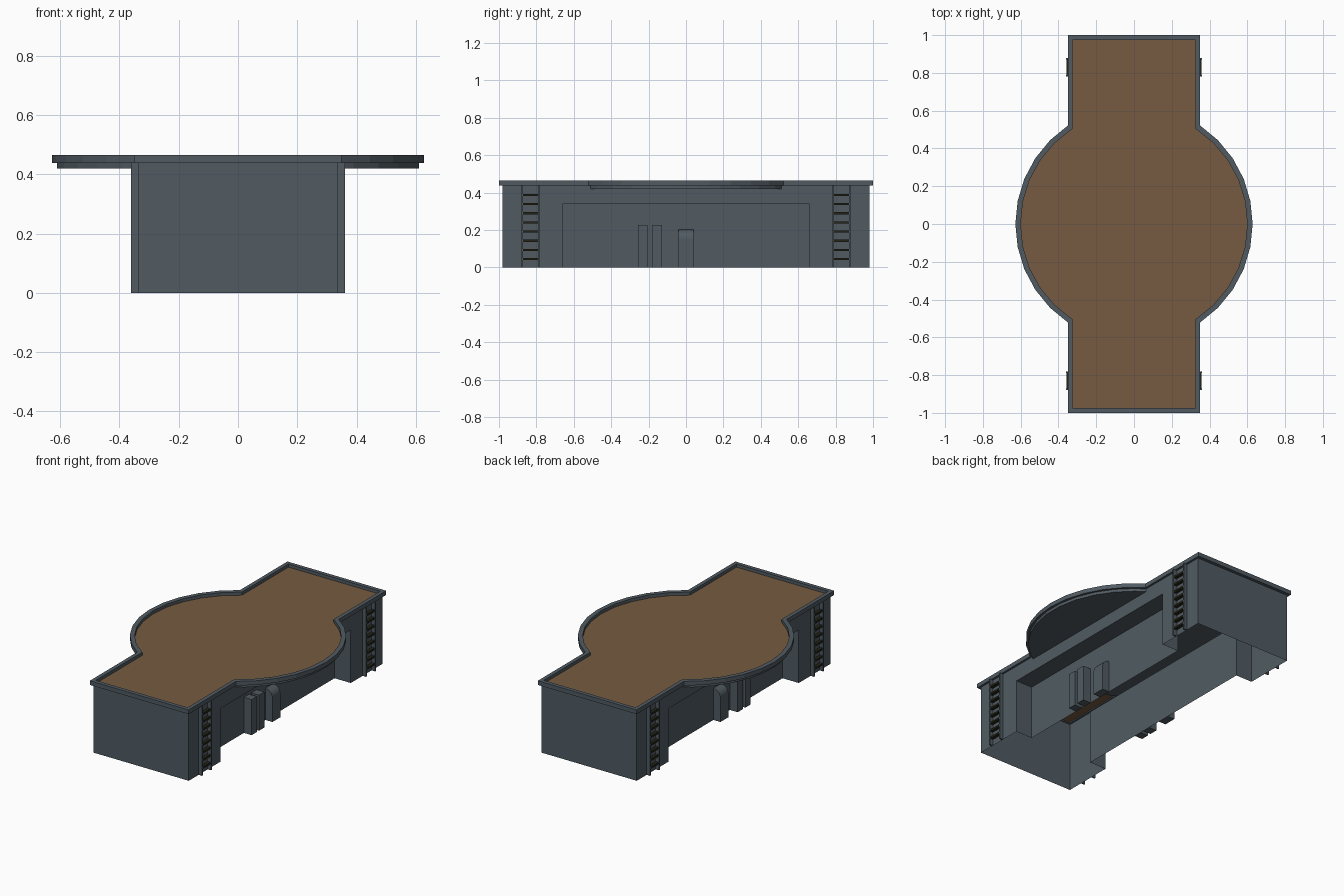
import bpy, bmesh, math

cube = bpy.data.objects.get("Cube")
if cube:
    bpy.data.objects.remove(cube, do_unlink=True)


def material(name, color):
    m = bpy.data.materials.new(name)
    m.use_nodes = True
    m.diffuse_color = (*color, 1)
    m.node_tree.nodes["Principled BSDF"].inputs["Base Color"].default_value = (*color, 1)
    return m


GREY = material("slate grey", (0.082, 0.105, 0.123))
BROWN = material("roof brown", (0.18, 0.105, 0.053))
DARK = material("dark olive", (0.018, 0.018, 0.009))

WALL_X, WALL_Y = 0.337, 0.98
RECESS_X, RECESS_Y, RECESS_Z = 0.222, 0.66, 0.34
WALL_TOP = 0.44


def finish(name, bm, mat, recalc=True):
    if recalc:
        bmesh.ops.recalc_face_normals(bm, faces=bm.faces[:])
    mesh = bpy.data.meshes.new(name)
    bm.to_mesh(mesh)
    bm.free()
    mesh.materials.append(mat)
    ob = bpy.data.objects.new(name, mesh)
    bpy.context.collection.objects.link(ob)
    return ob


def loop(bm, points, z):
    return [bm.verts.new((x, y, z)) for x, y in points]


def bridge(bm, a, b):
    for i in range(len(a)):
        j = (i + 1) % len(a)
        bm.faces.new((a[i], a[j], b[j], b[i]))


def both_sides(half):
    """Close a right-hand half outline with its half-turn copy."""
    return half + [(-x, -y) for x, y in half]


def box(bm, x0, x1, y0, y1, z0, z1):
    pts = [(x0, y0), (x1, y0), (x1, y1), (x0, y1)]
    low, high = loop(bm, pts, z0), loop(bm, pts, z1)
    bridge(bm, low, high)
    bm.faces.new(low[::-1])
    bm.faces.new(high)


def roof_outline(hx, hy, r, n=10):
    """Long rectangle merged with a central circle."""
    a = math.acos(hx / r)
    arc = [(r * math.cos(t), r * math.sin(t))
           for t in (-a + 2 * a * i / n for i in range(n + 1))]
    return both_sides([(hx, -hy)] + arc + [(hx, hy)])


# Hollow wall shell, open below, with a long recess on each side
bm = bmesh.new()
h_plan = both_sides([(WALL_X, -WALL_Y), (WALL_X, -RECESS_Y), (RECESS_X, -RECESS_Y),
                     (RECESS_X, RECESS_Y), (WALL_X, RECESS_Y), (WALL_X, WALL_Y)])
low, mid = loop(bm, h_plan, 0), loop(bm, h_plan, RECESS_Z)
bridge(bm, low, mid)
for k in (0, 6):
    bm.faces.new(mid[k + 1:k + 5])
outer = [mid[k] for k in (0, 1, 4, 5, 6, 7, 10, 11)]
top = loop(bm, [v.co.xy for v in outer], WALL_TOP)
bridge(bm, outer, top)
finish("walls", bm, GREY)

# Raised rim around the roof
bm = bmesh.new()
out_pts = roof_outline(0.35, 1.0, 0.628)
in_pts = roof_outline(0.325, 0.975, 0.6)
rings = [loop(bm, out_pts, 0.438), loop(bm, out_pts, 0.465),
         loop(bm, in_pts, 0.465), loop(bm, in_pts, 0.438)]
for i in range(4):
    bridge(bm, rings[i], rings[(i + 1) % 4])
finish("roof_rim", bm, GREY)

# Roof deck
bm = bmesh.new()
bm.faces.new(loop(bm, in_pts, 0.445))
finish("roof_deck", bm, BROWN, recalc=False)

# Round slab below the overhang
bm = bmesh.new()
circle = [(0.614 * math.cos(t), 0.614 * math.sin(t))
          for t in (math.tau * (i + 0.5) / 32 for i in range(32))]
low, high = loop(bm, circle, 0.42), loop(bm, circle, 0.439)
bridge(bm, low, high)
bm.faces.new(low[::-1])
finish("overhang_slab", bm, GREY)

for side, s in (("left", 1), ("right", -1)):
    # Ladders: two rails and a stack of treads
    for end, y in (("front", -0.83), ("back", 0.83)):
        bm = bmesh.new()
        for e in (-1, 1):
            c = y + e * 0.046
            box(bm, s * WALL_X, s * 0.361, c - 0.004, c + 0.004, 0, WALL_TOP)
        finish(f"{side}_{end}_ladder_rails", bm, GREY)
        bm = bmesh.new()
        for i in range(8):
            z = 0.045 + i * 0.049
            box(bm, s * (WALL_X + 0.001), s * 0.358, y - 0.042, y + 0.042, z - 0.006, z + 0.006)
        finish(f"{side}_{end}_ladder_treads", bm, DARK)

    # Two upright cabinets in the recess
    for name, y0, y1 in (("front", -0.257, -0.205), ("back", -0.182, -0.128)):
        bm = bmesh.new()
        box(bm, s * RECESS_X, s * (RECESS_X + 0.055), y0, y1, 0, 0.228)
        finish(f"{side}_{name}_cabinet", bm, GREY)

    # Round-topped cabinet: profile swept along y
    bm = bmesh.new()
    depth, height = 0.05, 0.203
    prof = [(0, 0), (depth, 0)]
    prof += [(depth * math.cos(t), height - depth + depth * math.sin(t))
             for t in (math.pi / 2 * i / 6 for i in range(7))]
    a, b = ([bm.verts.new((s * (RECESS_X + x), y, z)) for x, z in prof] for y in (-0.04, 0.04))
    bridge(bm, a, b)
    bm.faces.new(a)
    bm.faces.new(b[::-1])
    finish(f"{side}_rounded_cabinet", bm, GREY)
